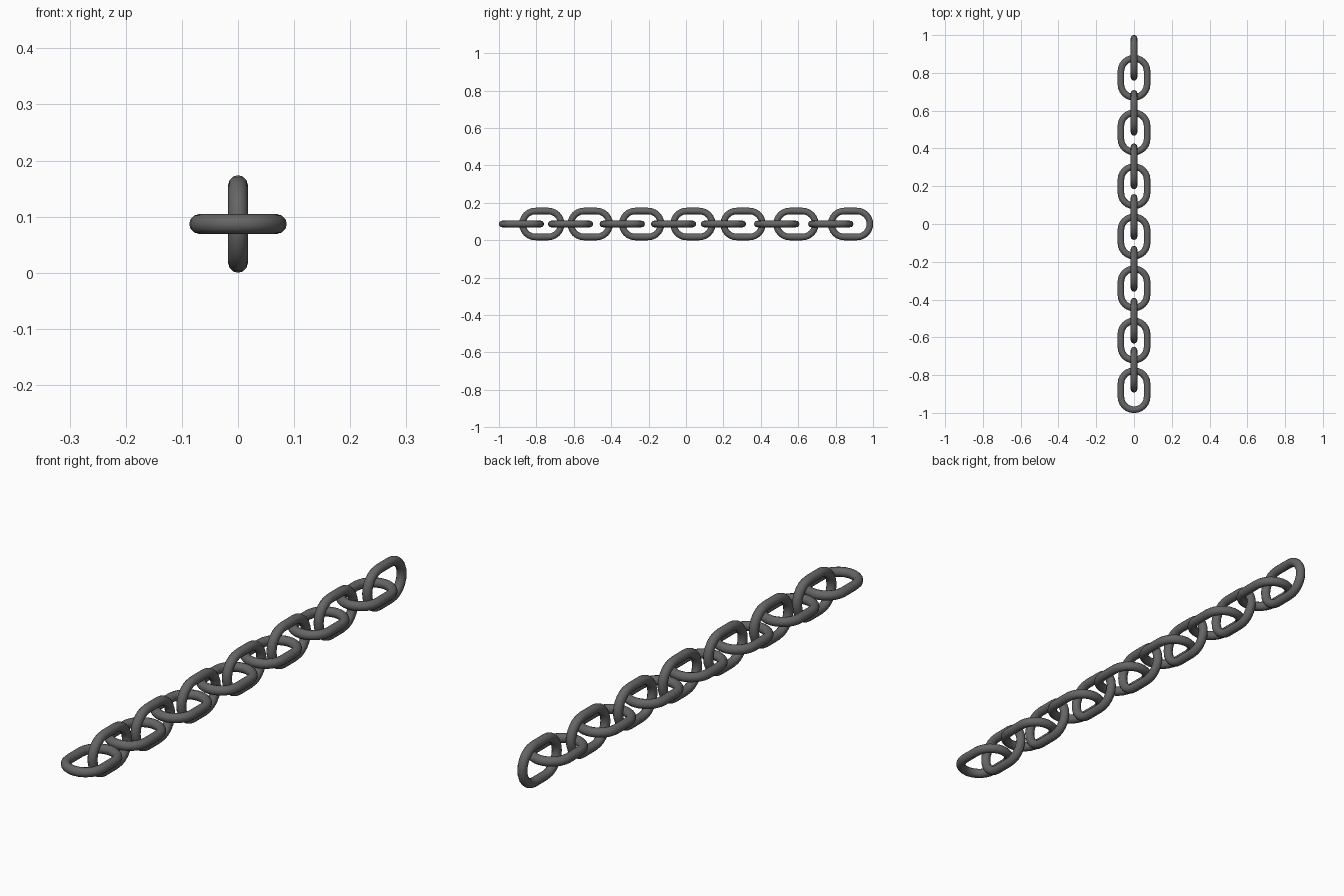
import bpy, bmesh
from math import sin, cos, pi

if "Cube" in bpy.data.objects:
    bpy.data.objects.remove(bpy.data.objects["Cube"])

WIRE = 0.0175      # wire radius
BEND = 0.0695      # bend radius of the wire centre line
HALF = 0.034       # half of the straight side
Z = 0.087          # chain axis height
SIDES = 12         # wire cross-section sides
STEPS = 12         # segments per end bend

# link centres along y, flat and upright links interlock
FLAT = [-0.88, -0.617, -0.341, -0.066, 0.20, 0.485, 0.774]
UPRIGHT = [-0.771, -0.512, -0.237, 0.037, 0.305, 0.588, 0.88]


def make_link(name, y, upright):
    # centre line: two half circles joined by straight sides
    path = []
    for end in (0, 1):
        for i in range(STEPS + 1):
            path.append((end * pi + pi * i / STEPS, HALF if end == 0 else -HALF))
    bm = bmesh.new()
    rings = []
    for a, shift in path:
        ring = []
        for j in range(SIDES):
            t = 2 * pi * j / SIDES
            r = BEND + WIRE * cos(t)
            across, along, thick = r * cos(a), r * sin(a) + shift, WIRE * sin(t)
            co = (thick, along, across) if upright else (across, along, thick)
            ring.append(bm.verts.new(co))
        rings.append(ring)
    for k in range(len(rings)):
        r0, r1 = rings[k], rings[(k + 1) % len(rings)]
        for j in range(SIDES):
            n = (j + 1) % SIDES
            bm.faces.new((r0[j], r1[j], r1[n], r0[n])).smooth = True
    bmesh.ops.recalc_face_normals(bm, faces=bm.faces)
    mesh = bpy.data.meshes.new(name)
    bm.to_mesh(mesh)
    bm.free()
    mesh.materials.append(steel)
    ob = bpy.data.objects.new(name, mesh)
    ob.location = (0, y, Z)
    bpy.context.collection.objects.link(ob)


# dark steel
steel = bpy.data.materials.new("dark_steel")
steel.diffuse_color = (0.13, 0.13, 0.13, 1)
steel.use_nodes = True
steel.node_tree.nodes["Principled BSDF"].inputs["Base Color"].default_value = steel.diffuse_color

for i, (f, u) in enumerate(zip(FLAT, UPRIGHT), 1):
    make_link(f"flat_link_{i}", f, False)
    make_link(f"upright_link_{i}", u, True)
